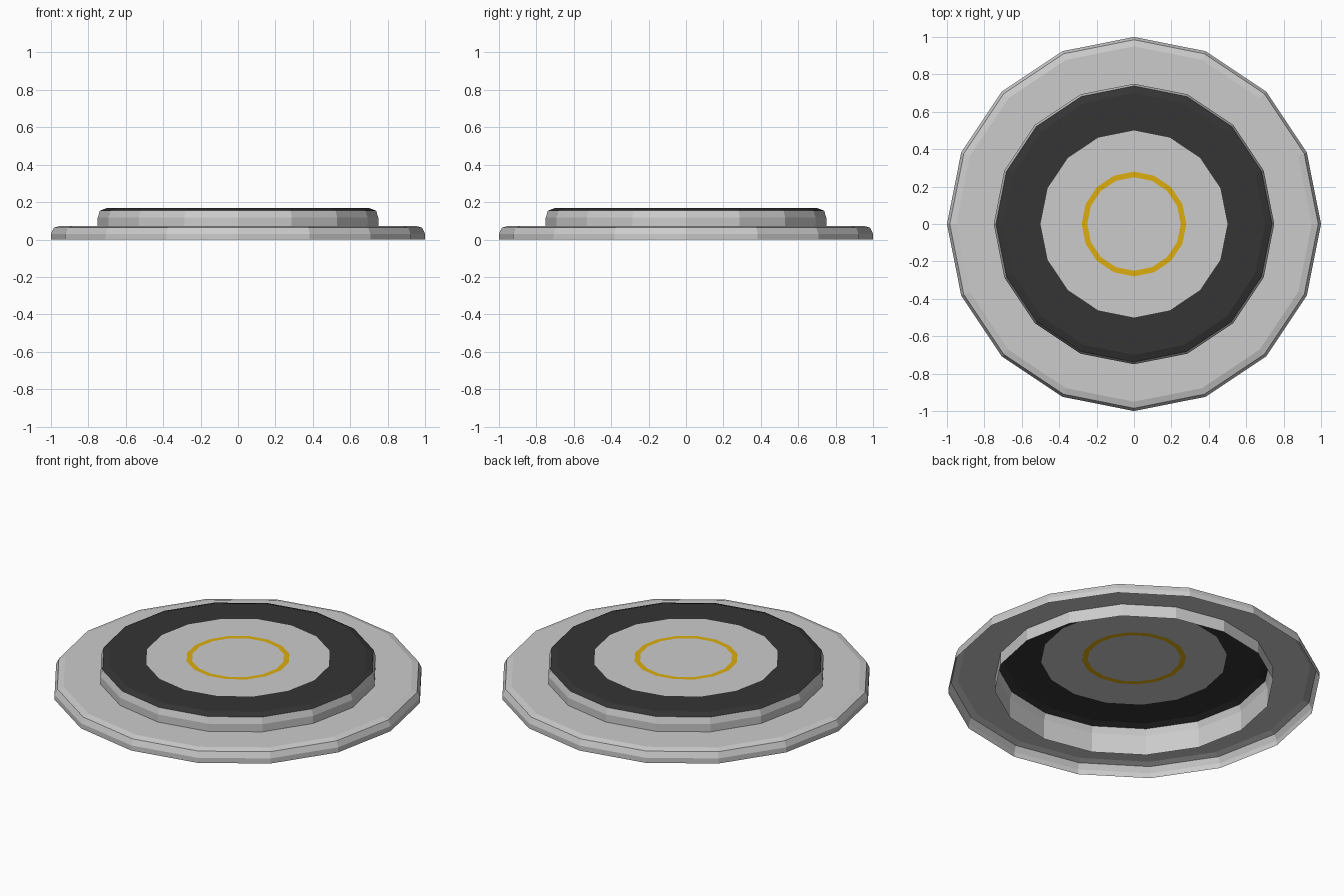
import bpy
from math import cos, sin, tau

if "Cube" in bpy.data.objects:
    bpy.data.objects.remove(bpy.data.objects["Cube"])

SIDES = 16


def material(name, rgb):
    m = bpy.data.materials.new(name)
    m.diffuse_color = (*rgb, 1)
    m.use_nodes = True
    m.node_tree.nodes["Principled BSDF"].inputs["Base Color"].default_value = m.diffuse_color
    return m


def lathe(name, profile, mat=None):
    """Revolve (radius, height) points, listed from outside in; radius 0 closes with a cap."""
    verts, faces = [], []
    rings = [p for p in profile if p[0] > 0]
    for r, z in rings:
        verts += [(r * cos(tau * i / SIDES), r * sin(tau * i / SIDES), z)
                  for i in range(SIDES)]
    for k in range(len(rings) - 1):
        a, b = k * SIDES, (k + 1) * SIDES
        for i in range(SIDES):
            j = (i + 1) % SIDES
            faces.append((a + i, a + j, b + j, b + i))
    if len(rings) < len(profile):
        faces.append(tuple(range(len(verts) - SIDES, len(verts))))
    mesh = bpy.data.meshes.new(name)
    mesh.from_pydata(verts, [], faces)
    obj = bpy.data.objects.new(name, mesh)
    bpy.context.collection.objects.link(obj)
    if mat:
        mesh.materials.append(mat)
    return obj


dark = material("dark_rubber", (0.035, 0.035, 0.035))
yellow = material("yellow_paint", (0.72, 0.42, 0.004))
TOP = 0.168

# Hollow lower flange with bevelled rim
lathe("base_flange", [(1, 0), (1, 0.03), (0.985, 0.063), (0.95, 0.073), (0.75, 0.073)])
# Raised tier wall, running down to the floor
lathe("platform_wall", [(0.75, 0), (0.75, 0.118), (0.738, 0.155)])
# Dark band with its sloping edge
lathe("dark_band", [(0.738, 0.155), (0.7, TOP), (0.5, TOP)], dark)
# Flush top: grey ring, yellow marking, grey centre
lathe("inner_ring", [(0.5, TOP), (0.28, TOP)])
lathe("yellow_marking", [(0.28, TOP), (0.25, TOP)], yellow)
lathe("centre_disc", [(0.25, TOP), (0, TOP)])
